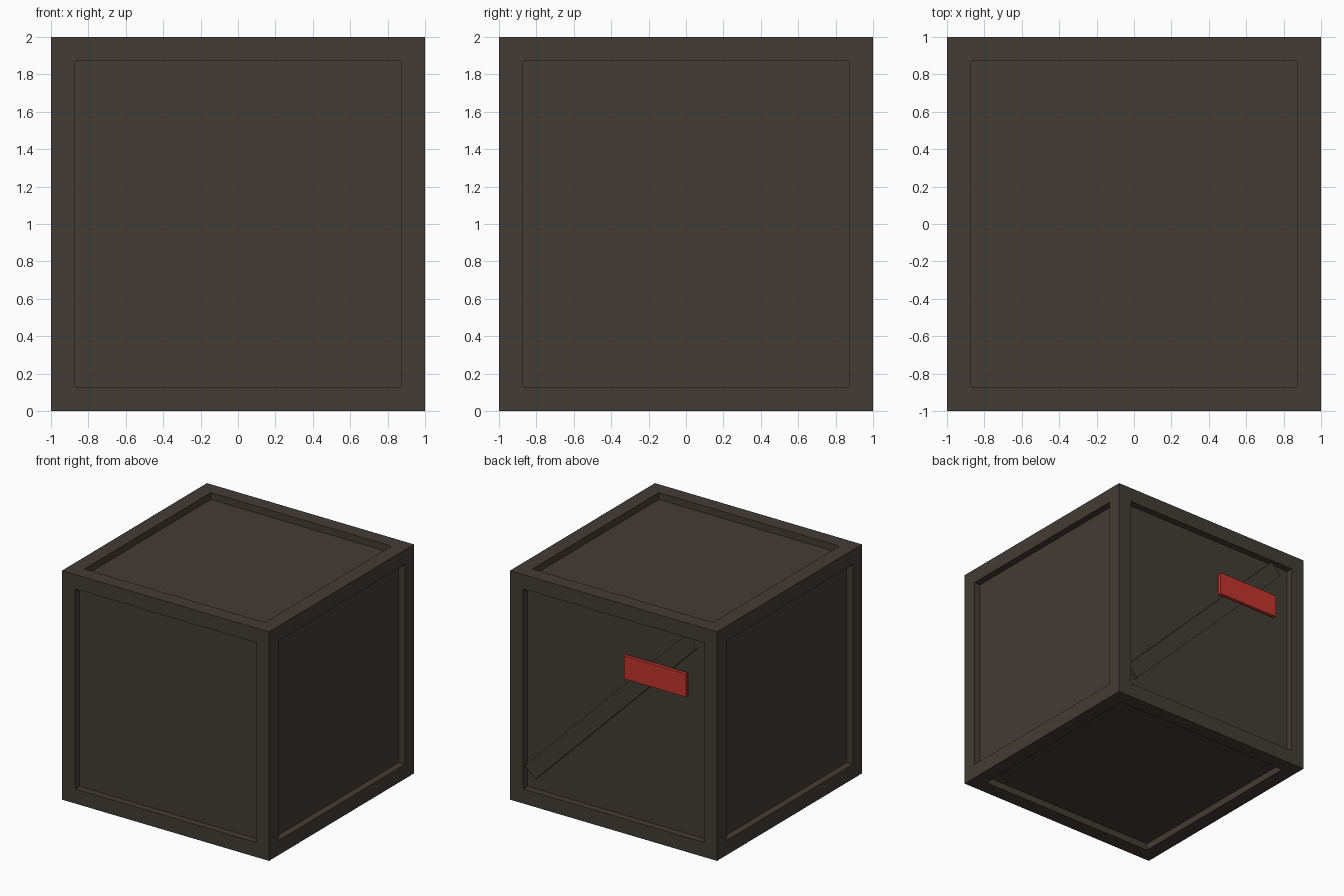
import bpy
import bmesh
from math import pi
from mathutils import Matrix, Vector

if "Cube" in bpy.data.objects:
    bpy.data.objects.remove(bpy.data.objects["Cube"])


def make_material(name, rgb):
    mat = bpy.data.materials.new(name)
    mat.use_nodes = True
    colour = (*rgb, 1.0)
    mat.diffuse_color = colour
    mat.node_tree.nodes["Principled BSDF"].inputs["Base Color"].default_value = colour
    return mat


def make_box(name, size, centre, mat, turn=0.0, panel_border=0.0, panel_depth=0.0):
    """Box turned about y; an optional border sinks a panel into every face."""
    bm = bmesh.new()
    bmesh.ops.create_cube(bm, size=1.0, matrix=Matrix.Diagonal((*size, 1.0)))
    if panel_border:
        rim = bmesh.ops.inset_individual(bm, faces=bm.faces[:], thickness=panel_border)
        rim_faces = set(rim["faces"])
        for face in [f for f in bm.faces if f not in rim_faces]:
            sunk = -face.normal * panel_depth
            wall = bmesh.ops.extrude_discrete_faces(bm, faces=[face])
            bmesh.ops.translate(bm, verts=wall["faces"][0].verts[:], vec=sunk)
    bmesh.ops.recalc_face_normals(bm, faces=bm.faces)
    bm.transform(Matrix.Translation(Vector(centre)) @ Matrix.Rotation(turn, 4, "Y"))
    mesh = bpy.data.meshes.new(name)
    bm.to_mesh(mesh)
    bm.free()
    mesh.materials.append(mat)
    obj = bpy.data.objects.new(name, mesh)
    bpy.context.collection.objects.link(obj)
    return obj


dark_brown = make_material("dark brown", (0.055, 0.045, 0.036))
red = make_material("red", (0.55, 0.035, 0.027))

# Crate with a raised frame around a sunken panel on each side
make_box("crate_body", (2, 2, 2), (0, 0, 1), dark_brown,
         panel_border=0.18, panel_depth=0.06)

# Diagonal brace across the back panel, its ends running into the frame
make_box("back_brace", (2.2, 0.04, 0.14), (0.05, 0.95, 1.05), dark_brown, turn=pi / 4)

# Red plate fixed on the brace
make_box("red_plate", (0.6, 0.03, 0.2), (-0.4, 0.985, 1.45), red)
